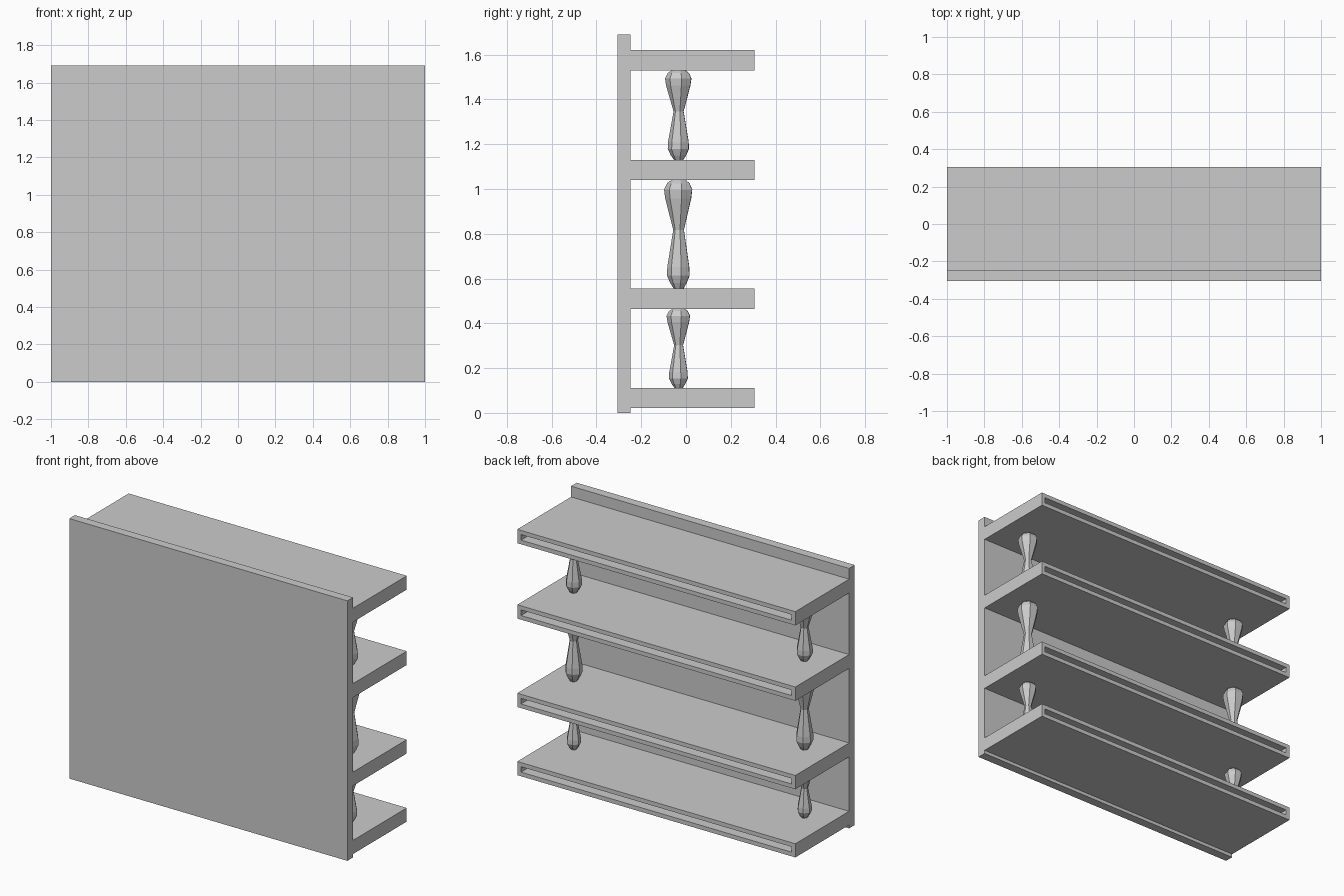
import bpy, bmesh
from math import cos, sin, pi

if "Cube" in bpy.data.objects:
    bpy.data.objects.remove(bpy.data.objects["Cube"])

BACK, INNER, FRONT = -0.305, -0.247, 0.305


def finish(bm, name):
    bmesh.ops.recalc_face_normals(bm, faces=bm.faces)
    mesh = bpy.data.meshes.new(name)
    bm.to_mesh(mesh)
    bm.free()
    obj = bpy.data.objects.new(name, mesh)
    bpy.context.collection.objects.link(obj)
    return obj


def box(y0, y1, z0, z1):
    bm = bmesh.new()
    bmesh.ops.create_cube(bm, size=1)
    for v in bm.verts:
        v.co = (v.co.x * 2, y0 if v.co.y < 0 else y1, z0 if v.co.z < 0 else z1)
    return bm


# Tall panel closing one long side
finish(box(BACK, INNER, 0, 1.69), "back_panel")

# Shelf boards with a long slot let into the open edge
shelves = [(0.022, 0.111), (0.465, 0.555), (1.04, 1.13), (1.53, 1.62)]
for i, (z0, z1) in enumerate(shelves):
    bm = box(INNER, FRONT, z0, z1)
    bm.normal_update()
    edge = max(bm.faces, key=lambda f: f.calc_center_median().y)
    bmesh.ops.inset_region(bm, faces=[edge], thickness=0.027, use_even_offset=True)
    slot = bmesh.ops.extrude_discrete_faces(bm, faces=[edge])["faces"][0]
    bmesh.ops.translate(bm, verts=slot.verts, vec=(0, -0.08, 0))
    finish(bm, f"shelf_{i + 1}")

# Low-poly turned posts: (height fraction, radius fraction)
PROFILE = [(0, 0.35), (0.05, 0.58), (0.12, 0.8), (0.2, 0.78), (0.54, 0.38),
           (0.83, 0.92), (0.91, 1.0), (0.97, 0.8), (1, 0.5)]
SIDES = 7


def post(name, x, z0, z1, radius):
    bm = bmesh.new()
    rings = []
    for t, r in PROFILE:
        rings.append([bm.verts.new((x + radius * r * cos(2 * pi * k / SIDES + 0.2),
                                    -0.032 + radius * r * sin(2 * pi * k / SIDES + 0.2),
                                    z0 + t * (z1 - z0))) for k in range(SIDES)])
    for a, b in zip(rings, rings[1:]):
        for k in range(SIDES):
            n = (k + 1) % SIDES
            bm.faces.new((a[k], a[n], b[n], b[k]))
    bm.faces.new(rings[0])
    bm.faces.new(rings[-1])
    finish(bm, name)


# A pair of posts in each bay, thicker in the taller bays
for i, radius in enumerate((0.055, 0.066, 0.062)):
    for side, x in (("left", -0.83), ("right", 0.83)):
        post(f"post_{side}_{i + 1}", x, shelves[i][1], shelves[i + 1][0], radius)
